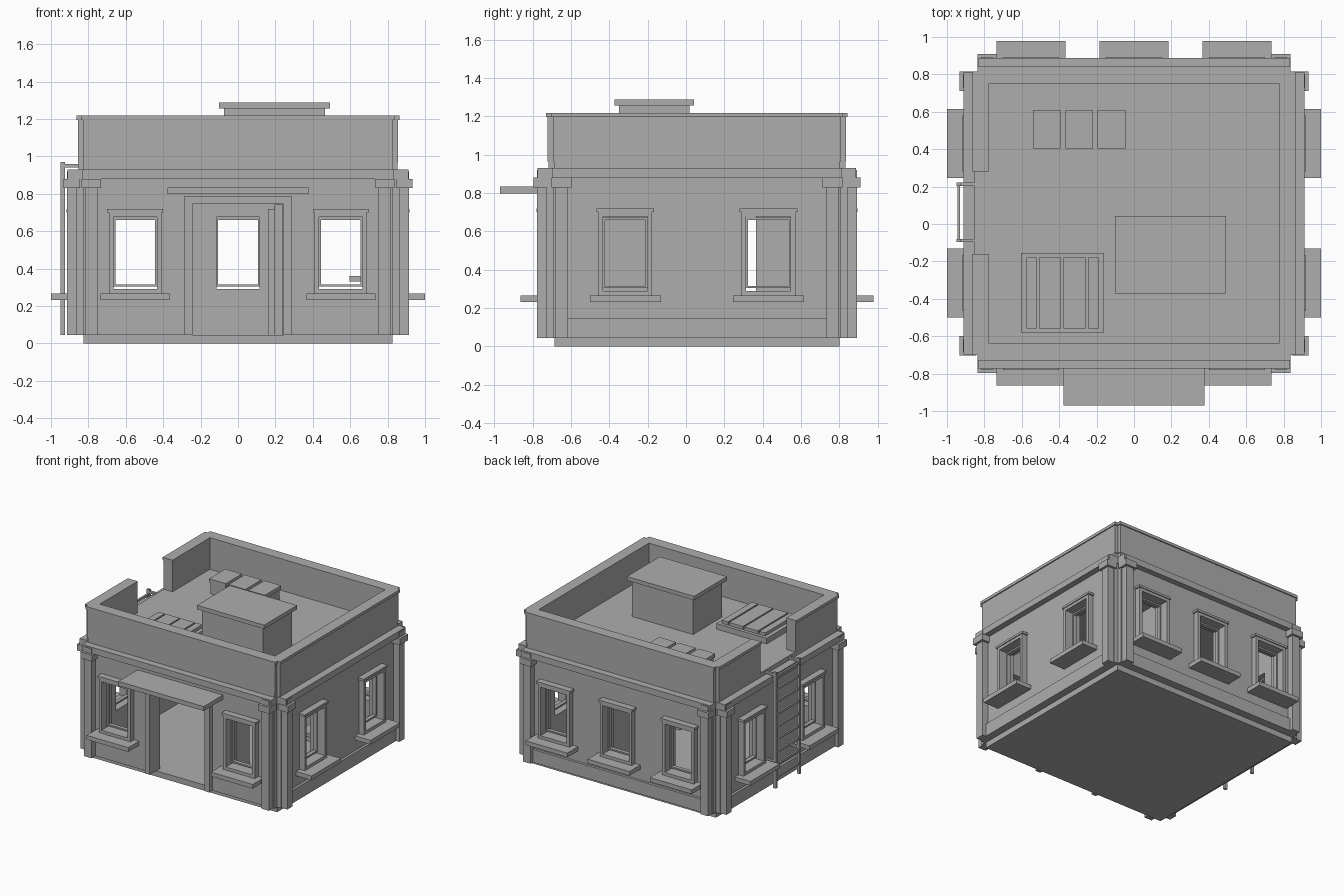
import bpy, bmesh, math
from mathutils import Matrix, Vector

if "Cube" in bpy.data.objects:
    bpy.data.objects.remove(bpy.data.objects["Cube"], do_unlink=True)

stone = bpy.data.materials.new("plain_grey")
stone.use_nodes = True
stone.diffuse_color = (0.42, 0.42, 0.42, 1)
stone.node_tree.nodes["Principled BSDF"].inputs["Base Color"].default_value = (0.42, 0.42, 0.42, 1)

CY = 0.057                      # the building's middle in y
WALL_X, WALL_Y = 0.865, 0.785   # half sizes of the wall faces
FLOOR, ROOF = 0.045, 0.965
WORLD = Matrix()


def finish(name, bm):
    bmesh.ops.recalc_face_normals(bm, faces=bm.faces)
    mesh = bpy.data.meshes.new(name)
    bm.to_mesh(mesh)
    bm.free()
    mesh.materials.append(stone)
    ob = bpy.data.objects.new(name, mesh)
    bpy.context.collection.objects.link(ob)
    return ob


def boxes(name, parts, frame=WORLD):
    """One object from boxes given as (x0, x1, y0, y1, z0, z1)."""
    bm = bmesh.new()
    for x0, x1, y0, y1, z0, z1 in parts:
        size = Matrix.Diagonal((x1 - x0, y1 - y0, z1 - z0, 1))
        mid = Matrix.Translation(((x0 + x1) / 2, (y0 + y1) / 2, (z0 + z1) / 2))
        bmesh.ops.create_cube(bm, size=1, matrix=frame @ mid @ size)
    return finish(name, bm)


def notched_slab(name, hx, hy, nx, ny, z0, z1):
    """Rectangular slab with a square notch in each corner."""
    quarter = [(hx, ny), (nx, ny), (nx, hy)]
    pts = quarter + [(-x, y) for x, y in reversed(quarter)]
    pts += [(-x, -y) for x, y in pts]
    bm = bmesh.new()
    face = bm.faces.new([bm.verts.new((x, y + CY, z0)) for x, y in pts])
    grown = bmesh.ops.extrude_face_region(bm, geom=[face])["geom"]
    verts = [v for v in grown if isinstance(v, bmesh.types.BMVert)]
    bmesh.ops.translate(bm, verts=verts, vec=(0, 0, z1 - z0))
    return finish(name, bm)


def cut(ob, cutter):
    mod = ob.modifiers.new("cut", 'BOOLEAN')
    mod.operation = 'DIFFERENCE'
    mod.solver = 'EXACT'
    mod.object = cutter
    bpy.context.view_layer.objects.active = ob
    bpy.ops.object.modifier_apply(modifier=mod.name)
    bpy.data.objects.remove(cutter, do_unlink=True)


def ring(half, z0, z1, width, y0, y1):
    """Four boxes framing an opening, width measured outwards."""
    return [(-half - width, -half, y0, y1, z0 - width, z1 + width),
            (half, half + width, y0, y1, z0 - width, z1 + width),
            (-half, half, y0, y1, z1, z1 + width),
            (-half, half, y0, y1, z0 - width, z0)]


def facade(angle, dist, u=0):
    """Frame on a wall: local -y points outwards, local x runs along it."""
    turn = Matrix.Rotation(math.radians(angle), 4, 'Z')
    return Matrix.Translation((0, CY, 0)) @ turn @ Matrix.Translation((u, -dist, 0))


# side name, turn, wall distance, window offsets, pilaster offset
SIDES = [("front", 0, WALL_Y, (-0.55, 0.55), 0.785),
         ("right", 90, WALL_X, (-0.373, 0.373), 0.707),
         ("back", 180, WALL_Y, (-0.55, 0, 0.55), 0.785),
         ("left", -90, WALL_X, (-0.373, 0.373), 0.707)]

# base, walls, cornice and roof slab
boxes("base", [(-0.825, 0.825, CY - 0.742, CY + 0.742, 0, FLOOR)])
walls = notched_slab("walls", WALL_X, WALL_Y, 0.83, 0.75, FLOOR, 0.885)
cut(walls, boxes("room_cutter", [(-0.775, 0.775, CY - 0.695, CY + 0.695, -0.1, 1)]))
notched_slab("cornice", 0.912, 0.83, 0.835, 0.755, 0.88, 0.93)
notched_slab("roof_slab", 0.853, 0.775, 0.825, 0.745, 0.93, ROOF)

# parapet with coping, open by the ladder
for name, grow, z0, z1 in [("parapet", 0, ROOF, 1.195), ("parapet_coping", 0.008, 1.195, 1.218)]:
    part = notched_slab(name, 0.855 + grow, 0.778 + grow, 0.83 + grow, 0.75 + grow, z0, z1)
    cut(part, boxes("inner_cutter", [(-0.775, 0.775, CY - 0.695, CY + 0.695, 0.9, 1.4)]))
    cut(part, boxes("gap_cutter", [(-1, -0.7, -0.16, 0.28, 0.9, 1.4)]))

# windows, pilasters and plinths on each side
for side, angle, dist, offsets, pil in SIDES:
    for i, u in enumerate(offsets):
        frame = facade(angle, dist, u)
        cut(walls, boxes("window_cutter", [(-0.116, 0.116, -0.1, 0.15, 0.29, 0.677)], frame))
        tag = f"{side}_window_{i + 1}"
        boxes(tag + "_casing", ring(0.116, 0.29, 0.677, 0.024, -0.045, 0.02), frame)
        boxes(tag + "_sash", ring(0.106, 0.316, 0.66, 0.012, 0.02, 0.05), frame)
        boxes(tag + "_head", [(-0.15, 0.15, -0.052, 0.0, 0.7, 0.718)], frame)
        boxes(tag + "_sill", [(-0.185, 0.185, -0.136, 0.05, 0.232, 0.266)], frame)
    for s in (-1, 1):
        frame = facade(angle, dist, s * pil)
        boxes(side + "_pilaster", [(-0.034, 0.034, -0.05, 0.03, FLOOR, 0.92)], frame)
        boxes(side + "_capital", [(-0.052, 0.052, -0.068, 0.02, 0.83, 0.88)], frame)
    if side != "front":
        half = pil - 0.034
        boxes(side + "_plinth", [(-half, half, -0.02, 0.02, FLOOR, 0.148)], facade(angle, dist))

# doorway, open door leaf and canopy
door = facade(0, WALL_Y)
cut(walls, boxes("door_cutter", [(-0.243, 0.243, -0.1, 0.15, -0.1, 0.745)], door))
boxes("door_frame", [(-0.285, -0.243, -0.04, 0.06, FLOOR, 0.788),
                     (0.243, 0.285, -0.04, 0.06, FLOOR, 0.788),
                     (-0.243, 0.243, -0.04, 0.06, 0.745, 0.788)], door)
boxes("door_leaf", [(0.195, 0.24, -0.67, -0.2, FLOOR, 0.742)])
boxes("canopy", [(-0.378, 0.376, -0.97, -0.71, 0.798, 0.833)])

# furniture seen through the windows
boxes("cupboard", [(0.16, 0.42, 0.365, 0.74, FLOOR, 0.72)])
boxes("wall_shelf", [(0.595, 0.78, -0.08, 0.2, 0.33, 0.36)])

# rooftop hut
boxes("hut_walls", [(-0.075, 0.465, -0.35, 0.018, ROOF, 1.255)])
boxes("hut_roof", [(-0.102, 0.492, -0.372, 0.043, 1.255, 1.287)])

# three rooftop vents
for i in range(3):
    x = -0.54 + 0.173 * i
    boxes(f"roof_vent_{i + 1}", [(x + 0.008, x + 0.14, 0.413, 0.602, ROOF, 1.055),
                                 (x, x + 0.148, 0.405, 0.61, 1.055, 1.085)])

# slatted skylight
boxes("skylight_base", [(-0.605, -0.16, -0.58, -0.155, ROOF, 1.01)])
edges = [-0.58, -0.515, -0.383, -0.25, -0.185]
boxes("skylight_slats", [(a + 0.006, b - 0.006, -0.56, -0.18, 1.01, 1.035)
                         for a, b in zip(edges, edges[1:])])

# ladder
rails = [(-0.95, -0.925, y, y + 0.018, FLOOR, 0.97) for y in (-0.097, 0.204)]
rungs = [(-0.945, -0.93, -0.09, 0.21, 0.12 + 0.1 * i, 0.138 + 0.1 * i) for i in range(9)]
stays = [(-0.93, -0.85, y, y + 0.018, z, z + 0.018) for y in (-0.097, 0.204) for z in (0.25, 0.94)]
boxes("ladder", rails + rungs + stays)
